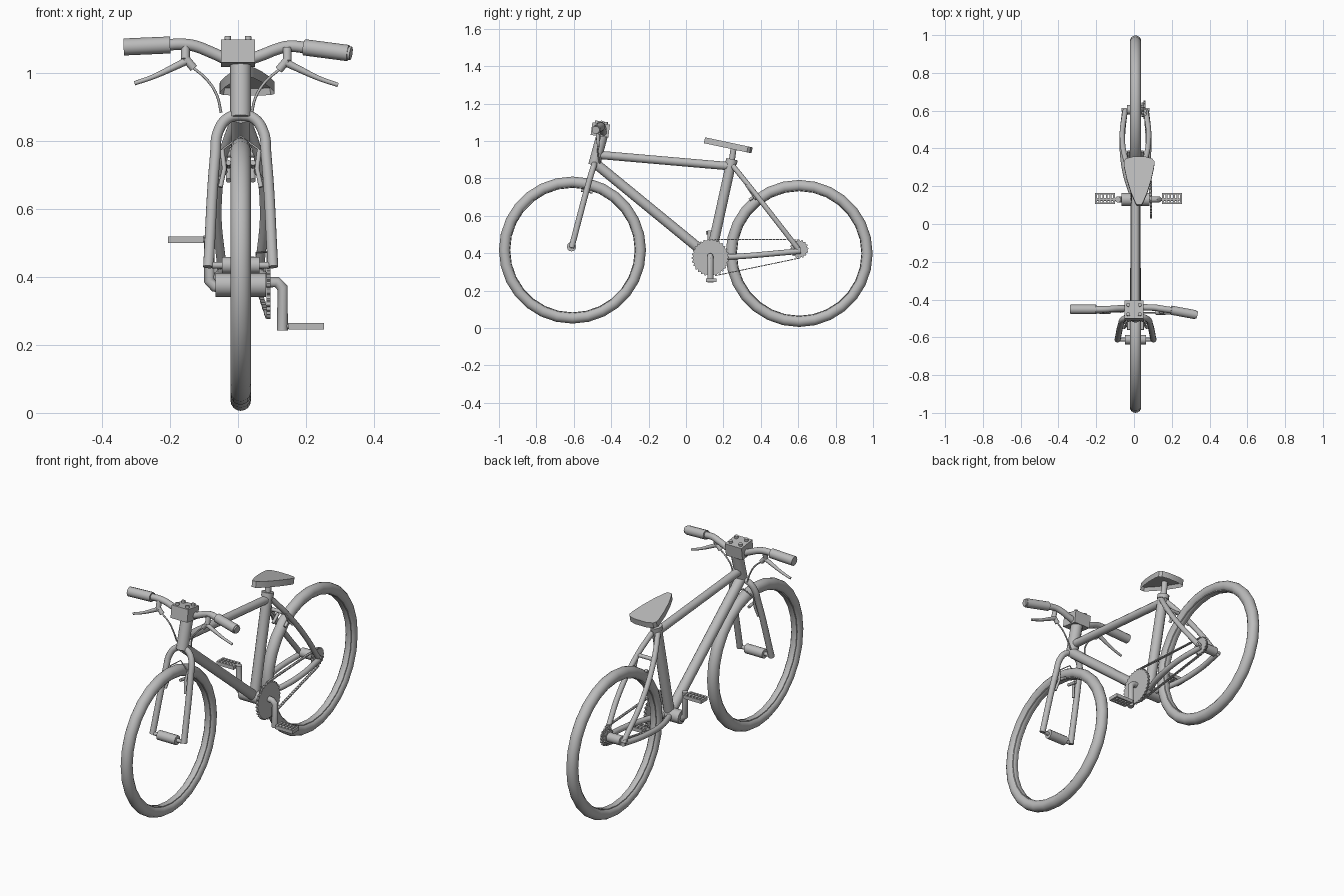
import bpy, bmesh, math
from math import sin, cos, pi
from mathutils import Vector, Matrix

old = bpy.data.objects.get("Cube")
if old:
    bpy.data.objects.remove(old)

grey = bpy.data.materials.new("plain grey")
grey.use_nodes = True
grey.diffuse_color = (0.5, 0.5, 0.5, 1)
grey.node_tree.nodes["Principled BSDF"].inputs["Base Color"].default_value = (0.5, 0.5, 0.5, 1)

CX = 0.008                                   # centre plane of the frame
FRONT = Vector((CX, -0.607, 0.417))          # wheel centres
REAR = Vector((CX, 0.605, 0.399))
CRANK = Vector((CX, 0.13, 0.377))
AXLE = Vector((CX, 0.605, 0.423))
FORK_END = Vector((CX, -0.612, 0.435))


def finish(name, mesh, angle=40):
    obj = bpy.data.objects.new(name, mesh)
    bpy.context.collection.objects.link(obj)
    mesh.materials.clear()
    mesh.materials.append(grey)
    bpy.ops.object.select_all(action='DESELECT')
    obj.select_set(True)
    bpy.context.view_layer.objects.active = obj
    bpy.ops.object.shade_smooth_by_angle(angle=math.radians(angle))
    return obj


def from_bmesh(name, bm, angle=40):
    bmesh.ops.recalc_face_normals(bm, faces=bm.faces)
    mesh = bpy.data.meshes.new(name)
    bm.to_mesh(mesh)
    bm.free()
    return finish(name, mesh, angle)


def tube(name, points, radius, curved=False, taper=None, sides=4):
    """Capped round tube along a path; curved paths pass smoothly through the points."""
    curve = bpy.data.curves.new(name, 'CURVE')
    curve.dimensions = '3D'
    curve.bevel_depth = radius
    curve.bevel_resolution = sides
    curve.use_fill_caps = True
    curve.resolution_u = 6
    spline = curve.splines.new('BEZIER')
    spline.bezier_points.add(len(points) - 1)
    for i, (bp, co) in enumerate(zip(spline.bezier_points, points)):
        bp.co = co
        bp.handle_left_type = bp.handle_right_type = 'AUTO' if curved else 'VECTOR'
        bp.radius = taper[i] if taper else 1
    if not curved:
        spline.resolution_u = 1
    temp = bpy.data.objects.new(name + " path", curve)
    bpy.context.collection.objects.link(temp)
    deps = bpy.context.evaluated_depsgraph_get()
    mesh = bpy.data.meshes.new_from_object(temp.evaluated_get(deps))
    bpy.data.objects.remove(temp)
    return finish(name, mesh)


def box(name, centre, size, tilt=0.0):
    bm = bmesh.new()
    bmesh.ops.create_cube(bm, size=1)
    bm.transform(Matrix.Translation(centre) @ Matrix.Rotation(tilt, 4, 'X') @ Matrix.Diagonal((*size, 1)))
    return from_bmesh(name, bm)


def ring(name, centre, profile, segments=28):
    """Closed (x, radius) profile swept around the x axis."""
    bm = bmesh.new()
    loops = []
    for s in range(segments):
        a = 2 * pi * s / segments
        loops.append([bm.verts.new(centre + Vector((x, r * cos(a), r * sin(a)))) for x, r in profile])
    n = len(profile)
    for s in range(segments):
        a, b = loops[s], loops[(s + 1) % segments]
        for i in range(n):
            bm.faces.new((a[i], a[(i + 1) % n], b[(i + 1) % n], b[i]))
    return from_bmesh(name, bm)


def toothed_disc(name, centre, radius, depth, thick, teeth):
    bm = bmesh.new()
    verts = []
    for i in range(teeth * 4):
        a = 2 * pi * i / (teeth * 4)
        r = radius if i % 4 < 2 else radius - depth
        verts.append(bm.verts.new(centre + Vector((-thick / 2, r * cos(a), r * sin(a)))))
    face = bm.faces.new(verts)
    out = bmesh.ops.extrude_face_region(bm, geom=[face])
    moved = [v for v in out["geom"] if isinstance(v, bmesh.types.BMVert)]
    bmesh.ops.translate(bm, verts=moved, vec=(thick, 0, 0))
    return from_bmesh(name, bm, 20)


# Wheels: round tyre and shallow rim
tyre = [(0.03 * cos(2 * pi * i / 16), 0.363 + 0.03 * sin(2 * pi * i / 16)) for i in range(16)]
rim = [(-0.02, 0.35), (0.02, 0.35), (0.016, 0.335), (-0.016, 0.335)]
for place, centre in (("front", FRONT), ("rear", REAR)):
    ring(place + " tyre", centre, tyre)
    ring(place + " rim", centre, rim)

# Hubs
X = Vector((1, 0, 0))
for place, centre, half in (("front", FORK_END, 0.055), ("rear", AXLE, 0.045)):
    tube(place + " hub", [centre - X * half, centre + X * half], 0.025)
    tube(place + " axle", [centre - X * (half + 0.03), centre + X * (half + 0.03)], 0.01)

# Frame tubes
HEAD_LOW, HEAD_TOP = Vector((CX, -0.492, 0.87)), Vector((CX, -0.447, 1.035))
SEAT_TOP = Vector((CX, 0.245, 0.9))
tube("head tube", [HEAD_LOW, HEAD_TOP], 0.031)
tube("top tube", [(CX, -0.465, 0.926), (CX, 0.237, 0.865)], 0.022)
tube("down tube", [(CX, -0.478, 0.875), CRANK], 0.027)
tube("seat tube", [CRANK, SEAT_TOP], 0.027)
tube("seat post", [(CX, 0.243, 0.88), (CX, 0.258, 0.985)], 0.016)
tube("seat clamp", [(CX, 0.241, 0.88), (CX, 0.246, 0.903)], 0.031)
tube("bottom bracket", [CRANK - X * 0.075, CRANK + X * 0.075], 0.035)

# Rear stays, bowed round the tyre, fork legs and brake arms on both sides
for side, label in ((1, "left"), (-1, "right")):
    def at(x, y, z):
        return (CX + side * x, y, z)
    tube(label + " chain stay", [at(0.02, 0.16, 0.378), at(0.055, 0.28, 0.383), at(0.07, 0.45, 0.397),
                                 at(0.055, 0.612, 0.412)], 0.015, True)
    tube(label + " seat stay", [at(0.015, 0.25, 0.868), at(0.05, 0.335, 0.763), at(0.07, 0.46, 0.603),
                                at(0.055, 0.6, 0.423)], 0.014, True)
    tube(label + " fork leg", [at(0, -0.49, 0.877), at(0.035, -0.492, 0.87), at(0.066, -0.505, 0.83),
                               at(0.075, -0.525, 0.76), at(0.095, FORK_END.y, 0.43)], 0.016, True)
    tube(label + " front brake arm", [at(0.06, -0.55, 0.665), at(0.048, -0.535, 0.72), at(0.055, -0.52, 0.775)], 0.007)
    tube(label + " front brake pad", [at(0.036, -0.56, 0.737), at(0.036, -0.5, 0.727)], 0.008)
    tube(label + " rear brake arm", [at(0.06, 0.375, 0.69), at(0.046, 0.36, 0.71), at(0.055, 0.32, 0.77)], 0.007)
    tube(label + " rear brake pad", [at(0.036, 0.34, 0.685), at(0.036, 0.385, 0.72)], 0.008)
tube("seat stay bridge", [(CX - 0.05, 0.335, 0.763), (CX + 0.05, 0.335, 0.763)], 0.01)
tube("front brake wire", [(CX - 0.055, -0.52, 0.775), (CX, -0.505, 0.815), (CX + 0.055, -0.52, 0.775)], 0.003)

# Saddle: tapered hollow shell, nose tipped up
half = [(0.0, 0.012), (0.012, 0.02), (0.07, 0.044), (0.14, 0.065), (0.21, 0.08), (0.235, 0.081), (0.25, 0.07), (0.26, 0.035)]
bm = bmesh.new()
outline = [(w, y) for y, w in half] + [(-w, y) for y, w in reversed(half)]
top = bm.faces.new([bm.verts.new((x, y, 0)) for x, y in outline])
under = bmesh.ops.extrude_face_region(bm, geom=[top])["geom"]
bmesh.ops.translate(bm, verts=[v for v in under if isinstance(v, bmesh.types.BMVert)], vec=(0, 0, -0.032))
base = [f for f in under if isinstance(f, bmesh.types.BMFace)]
bmesh.ops.inset_region(bm, faces=base, thickness=0.007)
bmesh.ops.translate(bm, verts=list({v for f in base for v in f.verts}), vec=(0, 0, 0.02))
bm.transform(Matrix.Translation((0.027, 0.102, 1.02)) @ Matrix.Rotation(math.radians(-12), 4, 'X'))
from_bmesh("saddle", bm, 35)

# Stem block with four bolts
tilt = math.radians(-8)
STEM = Vector((0.0, -0.458, 1.06))
box("stem block", STEM, (0.1, 0.095, 0.068), tilt)
turn = Matrix.Rotation(tilt, 3, 'X')
for sx in (-0.03, 0.03):
    for sy in (-0.025, 0.025):
        tube("stem bolt", [STEM + turn @ Vector((sx, sy, 0.02)), STEM + turn @ Vector((sx, sy, 0.046))], 0.01)

# Handlebar, slightly turned, with grips
bar_right = [(-0.03, -0.447, 1.04), (-0.083, -0.447, 1.064), (-0.128, -0.45, 1.081), (-0.165, -0.452, 1.086), (-0.21, -0.452, 1.084)]
bar_left = [(0.03, -0.44, 1.04), (0.075, -0.442, 1.056), (0.11, -0.443, 1.07), (0.15, -0.449, 1.08), (0.2, -0.457, 1.076)]
tube("right handlebar", bar_right, 0.017, True)
tube("left handlebar", bar_left, 0.017, True)
tube("right grip", [(-0.2, -0.452, 1.084), (-0.337, -0.452, 1.078)], 0.025)
tube("left grip", [(0.195, -0.456, 1.077), (0.325, -0.48, 1.06)], 0.024)
tube("left grip cap", [(0.32, -0.479, 1.061), (0.333, -0.482, 1.059)], 0.02)

# Brake levers and cables
for label, s, dx, y, dz in (("right", -1, -0.01, -0.465, 0.005), ("left", 1, 0, -0.47, 0)):
    def p(x, z, dy=0.0):
        return (s * x + dx, y + dy, z + dz)
    tube(label + " lever clamp", [p(0.145, 1.075, 0.01), p(0.145, 1.037)], 0.013)
    tube(label + " lever body", [p(0.145, 1.04), p(0.12, 1.01)], 0.012)
    tube(label + " lever blade", [p(0.135, 1.035), p(0.18, 1.013), p(0.24, 0.985), p(0.295, 0.966)],
         0.009, True, [1.3, 1.1, 0.8, 0.7])
    tube(label + " brake cable", [p(0.122, 1.012), p(0.08, 0.975), p(0.052, 0.93), p(0.04, 0.88, 0.01)], 0.004, True)

# Chainring, sprocket and chain
toothed_disc("chainring", CRANK + X * 0.082, 0.1, 0.007, 0.012, 30)
toothed_disc("large sprocket", AXLE + X * 0.048, 0.05, 0.006, 0.01, 16)
toothed_disc("small sprocket", AXLE + X * 0.036, 0.038, 0.005, 0.01, 12)
for label, z1, z2, y1 in (("upper", 0.475, 0.472, 0.13), ("lower", 0.28, 0.375, 0.155)):
    a, b = Vector((0.088, y1, z1)), Vector((0.058, 0.61, z2))
    links = 26
    for i in range(links):
        u, v = a.lerp(b, i / links), a.lerp(b, (i + 0.85) / links)
        mid = (u + v) / 2
        box(label + " chain link", mid, (0.014, (v - u).length, 0.005), math.atan2(z2 - z1, 0.61 - y1))

# Cranks and slatted pedals
for label, s, arm_x, pedal_z, bend_z in (("left", 1, 0.131, 0.255, 0.385), ("right", -1, 0.085, 0.51, 0.372)):
    y = CRANK.y
    tube(label + " crank", [(s * 0.06, y, bend_z), (s * (arm_x - 0.016), y, bend_z), (s * arm_x, y, bend_z + (pedal_z - bend_z) * 0.13),
                            (s * arm_x, y, pedal_z + (0.012 if s < 0 else -0.012))], 0.016)
    start = 0.148 if s > 0 else 0.1
    tube(label + " pedal spindle", [(s * arm_x, y, pedal_z), (s * 0.24, y, pedal_z) if s > 0 else (-0.2, y, pedal_z)], 0.008)
    for dy in (-0.025, 0.025):
        box(label + " pedal rail", (s * (start + 0.053), y + 0.005 + dy, pedal_z), (0.104, 0.008, 0.019))
    for i in range(6):
        box(label + " pedal slat", (s * (start + 0.006 + i * 0.019), y + 0.005, pedal_z), (0.01, 0.056, 0.019))
